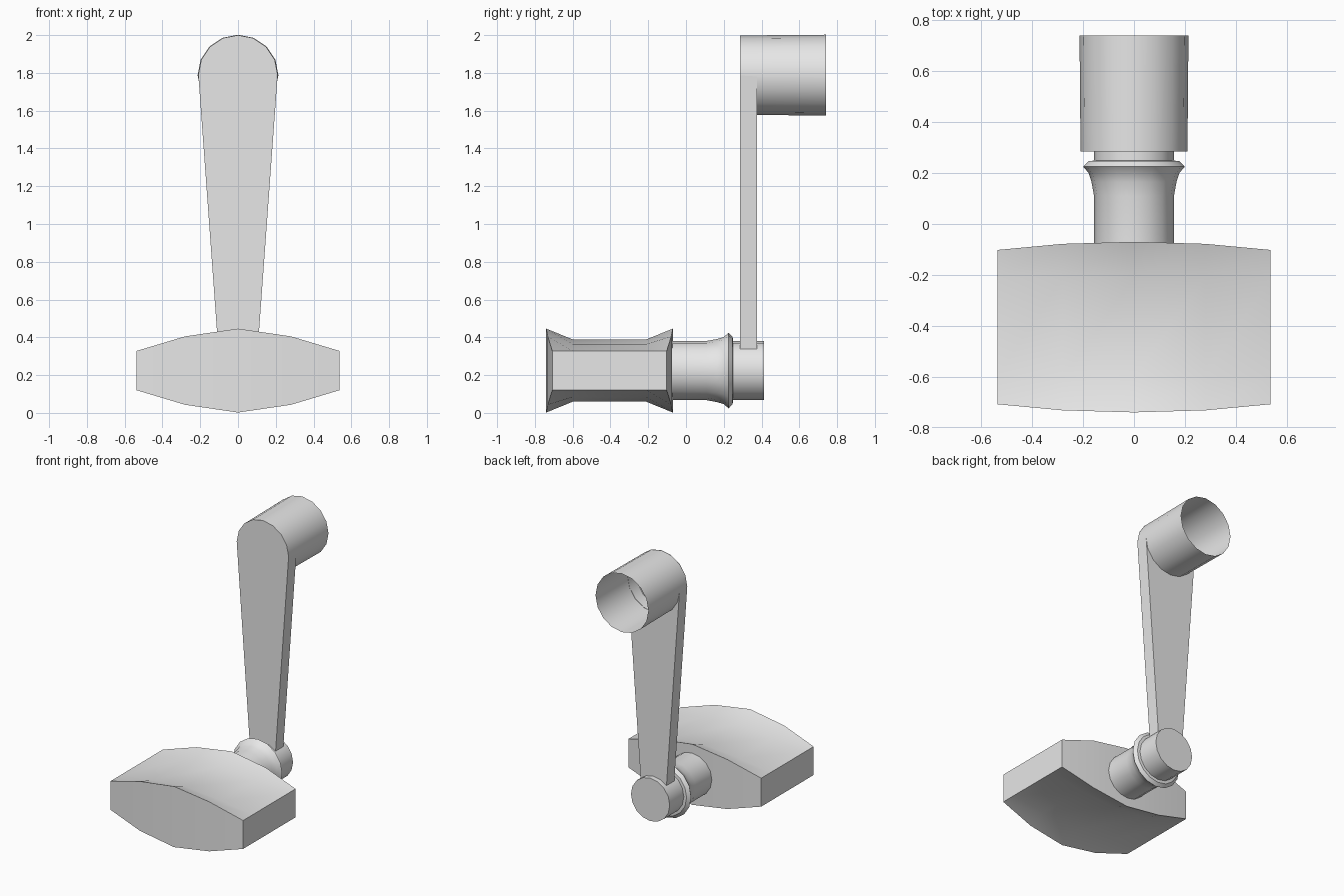
import bpy, bmesh, math

cube = bpy.data.objects.get("Cube")
if cube:
    bpy.data.objects.remove(cube, do_unlink=True)

grey = bpy.data.materials.new("plain grey")
grey.use_nodes = True
grey.diffuse_color = (0.8, 0.8, 0.8, 1)
grey.node_tree.nodes["Principled BSDF"].inputs["Base Color"].default_value = (0.8, 0.8, 0.8, 1)

SIDES = 16
AXLE_Z = 0.224
HEAD_Z = 1.79
HEAD_R = 0.21


def finish(bm, name, fix_normals=True):
    """Turn a bmesh into a smooth shaded grey object."""
    if fix_normals:
        bmesh.ops.recalc_face_normals(bm, faces=bm.faces)
    mesh = bpy.data.meshes.new(name)
    bm.to_mesh(mesh)
    bm.free()
    mesh.materials.append(grey)
    obj = bpy.data.objects.new(name, mesh)
    bpy.context.collection.objects.link(obj)
    bpy.ops.object.select_all(action='DESELECT')
    obj.select_set(True)
    bpy.context.view_layer.objects.active = obj
    bpy.ops.object.shade_smooth_by_angle(angle=math.radians(32))
    return obj


def circle(r, z, y):
    steps = [2 * math.pi * i / SIDES for i in range(SIDES)]
    return [(r * math.cos(a), y, z + r * math.sin(a)) for a in steps]


def lathe(name, profile, z, capped):
    """Revolve (y, radius) pairs around a y-parallel axis."""
    bm = bmesh.new()
    rings = [[bm.verts.new(p) for p in circle(r, z, y)] for y, r in profile]
    for a, b in zip(rings, rings[1:]):
        for i in range(SIDES):
            j = (i + 1) % SIDES
            bm.faces.new((a[i], b[i], b[j], a[j]))
    if capped:
        bm.faces.new(rings[0])
        bm.faces.new(rings[-1])
    return finish(bm, name, capped)


# Pedal block: bulging outline with a shallow dip across the tread
def build_pedal():
    bm = bmesh.new()
    # x, half height at rim, half height at dip, half depth
    stations = [(0, 0.222, 0.165, 0.335), (0.28, 0.181, 0.14, 0.327),
                (0.537, 0.104, 0.104, 0.303)]
    stations = [(-x, *rest) for x, *rest in stations[:0:-1]] + stations
    loops = []
    for x, rim, dip, depth in stations:
        top = [(-depth, rim), (-0.195, dip), (0.195, dip), (depth, rim)]
        ring = top + [(y, -h) for y, h in reversed(top)]
        loops.append([bm.verts.new((x, y - 0.405, AXLE_Z + h)) for y, h in ring])
    for a, b in zip(loops, loops[1:]):
        for i in range(len(a)):
            j = (i + 1) % len(a)
            bm.faces.new((a[i], b[i], b[j], a[j]))
    bm.faces.new(loops[0])
    bm.faces.new(loops[-1])
    return finish(bm, "pedal")


# Crank arm: tapered bar whose rounded head opens into the socket
def build_arm():
    bm = bmesh.new()
    front, back, foot_z, foot_w = 0.285, 0.375, 0.32, 0.103
    half = SIDES // 2
    ring = circle(HEAD_R, HEAD_Z, 0)
    upper = ring[:half + 1]
    lower = [ring[0]] + ring[:half - 1:-1]

    def outline(arc, y):
        feet = [(-foot_w, y, foot_z), (foot_w, y, foot_z)]
        return [bm.verts.new(p) for p in feet + [(x, y, z) for x, _, z in arc]]

    f = outline(upper, front)
    b = outline(lower, back)
    bm.faces.new(f)
    bm.faces.new(b)
    bm.faces.new((f[0], f[1], b[1], b[0]))
    bm.faces.new((f[1], f[2], b[2], b[1]))
    bm.faces.new((f[0], b[0], b[-1], f[-1]))
    return finish(bm, "crank_arm")


build_pedal()
build_arm()

# Axle with a flared collar
lathe("axle", [(-0.1, 0.157), (0.11, 0.157), (0.165, 0.167), (0.2, 0.178),
               (0.226, 0.2), (0.247, 0.178), (0.249, 0.157), (0.412, 0.157)],
      AXLE_Z, True)

# Thin open socket at the top of the arm
lathe("socket", [(0.285, HEAD_R), (0.74, HEAD_R + 0.004)], HEAD_Z - 0.002, False)
